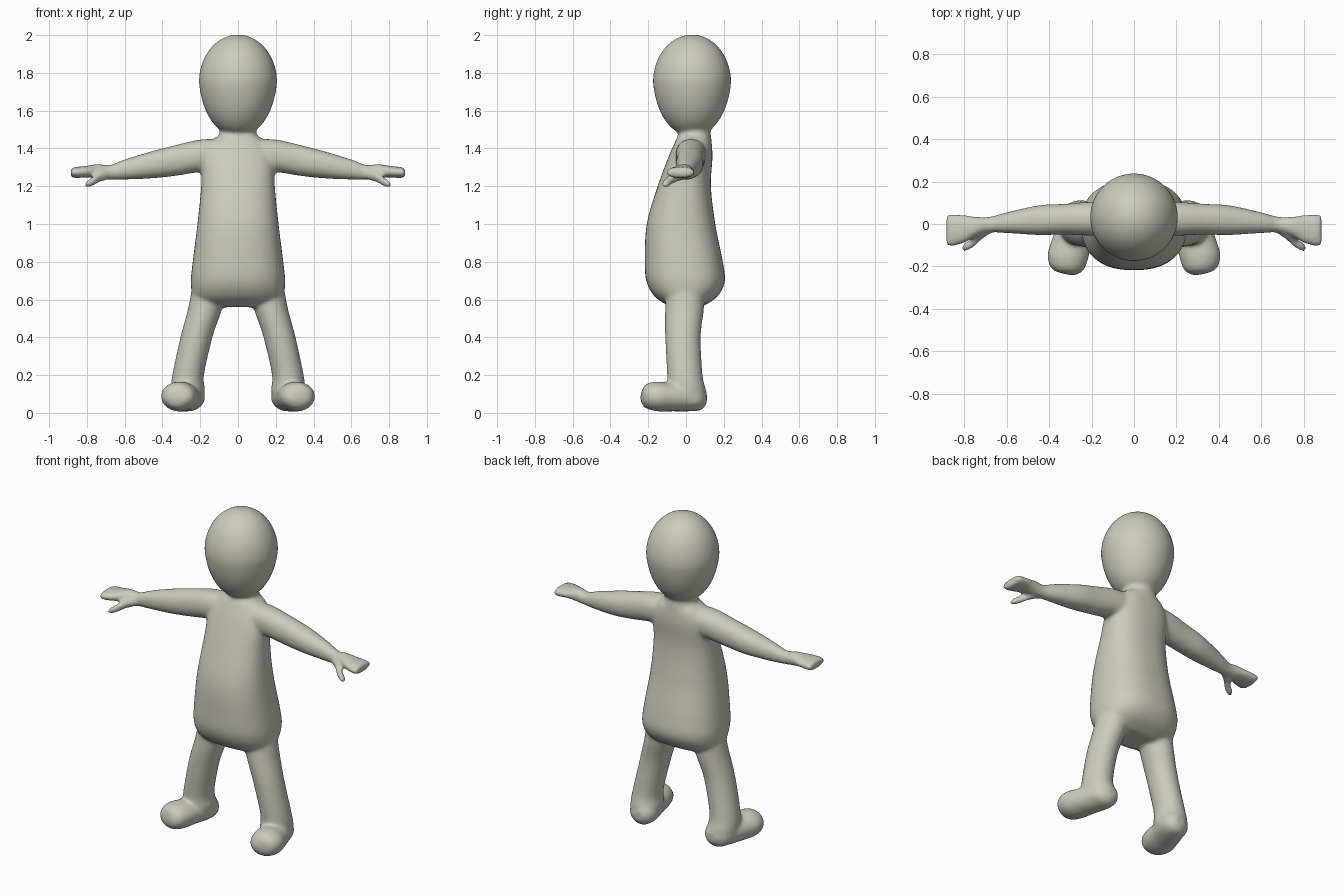
import bpy
import bmesh
import math
from mathutils import Vector

cube = bpy.data.objects.get("Cube")
if cube:
    bpy.data.objects.remove(cube, do_unlink=True)

SIDES = 40
STEPS = 6


def spline(a, b, c, d, t):
    """Smooth value between b and c."""
    return 0.5 * (2 * b + (c - a) * t + (2 * a - 5 * b + 4 * c - d) * t * t
                  + (3 * b - a - 3 * c + d) * t ** 3)


def refine(rings):
    """Add smooth in-between rings."""
    pts = [rings[0]] + rings + [rings[-1]]
    out = []
    for i in range(len(rings) - 1):
        for k in range(STEPS):
            out.append([spline(*v, k / STEPS) for v in zip(*pts[i:i + 4])])
    return out + [list(rings[-1])]


def loft(bm, rings, axis, side=1, power=2.0):
    """Closed tube; a ring is low/high on the first cross axis, low/high on the
    second, then its position along the main axis."""
    u, v = [n for n in range(3) if n != axis]
    loops = []
    for lo_u, hi_u, lo_v, hi_v, pos in refine(rings):
        loop = []
        for k in range(SIDES):
            a = 2 * math.pi * k / SIDES
            c, s = math.cos(a), math.sin(a)
            p = Vector((0, 0, 0))
            p[axis] = pos
            p[u] = (lo_u + hi_u) / 2 + (hi_u - lo_u) / 2 * math.copysign(abs(c) ** (2 / power), c)
            p[v] = (lo_v + hi_v) / 2 + (hi_v - lo_v) / 2 * math.copysign(abs(s) ** (2 / power), s)
            p.x *= side
            loop.append(bm.verts.new(p))
        loops.append(loop)
    for a, b in zip(loops, loops[1:]):
        for k in range(SIDES):
            n = (k + 1) % SIDES
            bm.faces.new((a[k], a[n], b[n], b[k]))
    bm.faces.new(loops[0])
    bm.faces.new(loops[-1])


def egg(bm, centre, radius, height, taper):
    """Ball stretched upward and narrowed below its middle."""
    ball = bmesh.ops.create_uvsphere(bm, u_segments=48, v_segments=32, radius=1)
    for vert in ball["verts"]:
        x, y, z = vert.co
        pinch = 1 - taper * max(0, -z) * (1 + z)
        vert.co = Vector(centre) + Vector((x * radius * pinch, y * radius * pinch,
                                           z * (height[1] if z > 0 else height[0])))


bm = bmesh.new()

# Head and neck
egg(bm, (0, 0.032, 1.75), 0.207, (0.285, 0.253), 0.12)
loft(bm, [(-0.14, 0.14, -0.05, 0.14, 1.38),
          (-0.115, 0.115, -0.045, 0.135, 1.45),
          (-0.095, 0.095, -0.04, 0.13, 1.49),
          (-0.11, 0.11, -0.06, 0.14, 1.55)], 2)

# Torso, with a round belly and seat
loft(bm, [(-0.18, 0.18, -0.08, 0.08, 0.56),
          (-0.235, 0.235, -0.16, 0.16, 0.61),
          (-0.25, 0.25, -0.208, 0.205, 0.69),
          (-0.24, 0.24, -0.218, 0.195, 0.80),
          (-0.215, 0.215, -0.208, 0.155, 1.0),
          (-0.195, 0.195, -0.15, 0.132, 1.2),
          (-0.19, 0.19, -0.095, 0.14, 1.35),
          (-0.15, 0.15, -0.06, 0.135, 1.43),
          (-0.1, 0.1, -0.04, 0.12, 1.47)], 2, power=2.4)

for side in (-1, 1):
    # Leg, splayed outward
    loft(bm, [(0.19, 0.35, -0.09, 0.1, 0.05),
              (0.175, 0.355, -0.1, 0.105, 0.12),
              (0.18, 0.348, -0.1, 0.088, 0.2),
              (0.135, 0.305, -0.11, 0.078, 0.4),
              (0.085, 0.265, -0.11, 0.095, 0.55),
              (0.06, 0.24, -0.1, 0.1, 0.68)], 2, side)

    # Foot with a rounded heel and toe
    loft(bm, [(0.27, 0.31, 0.06, 0.1, -0.24),
              (0.235, 0.385, 0.025, 0.15, -0.215),
              (0.212, 0.408, 0.008, 0.166, -0.15),
              (0.2, 0.39, 0.008, 0.16, -0.08),
              (0.175, 0.355, 0.008, 0.16, 0.02),
              (0.185, 0.33, 0.015, 0.15, 0.08),
              (0.22, 0.28, 0.05, 0.11, 0.11)], 1, side)

    # Arm running into a flat mitten hand
    loft(bm, [(-0.055, 0.11, 1.28, 1.45, 0.08),
              (-0.055, 0.105, 1.275, 1.447, 0.2),
              (-0.05, 0.095, 1.255, 1.418, 0.33),
              (-0.052, 0.088, 1.242, 1.387, 0.45),
              (-0.043, 0.055, 1.235, 1.342, 0.6),
              (-0.04, 0.034, 1.235, 1.312, 0.68),
              (-0.055, 0.034, 1.24, 1.318, 0.74),
              (-0.09, 0.042, 1.247, 1.308, 0.8),
              (-0.105, 0.046, 1.243, 1.302, 0.86),
              (-0.1, 0.042, 1.25, 1.295, 0.885)], 0, side, 2.2)

    # Thumb pointing forward and down
    loft(bm, [(-0.04, 0.01, 1.24, 1.29, 0.67),
              (-0.075, -0.015, 1.225, 1.285, 0.72),
              (-0.112, -0.064, 1.205, 1.255, 0.76),
              (-0.13, -0.088, 1.19, 1.23, 0.8),
              (-0.125, -0.1, 1.195, 1.217, 0.81)], 0, side)

bmesh.ops.recalc_face_normals(bm, faces=bm.faces)
mesh = bpy.data.meshes.new("figure_body")
bm.to_mesh(mesh)
bm.free()
for poly in mesh.polygons:
    poly.use_smooth = True
figure = bpy.data.objects.new("figure_body", mesh)
bpy.context.collection.objects.link(figure)

# Fuse the parts into one soft skin
fuse = figure.modifiers.new("Fuse", "REMESH")
fuse.mode = "VOXEL"
fuse.voxel_size = 0.01
fuse.use_smooth_shade = True
soften = figure.modifiers.new("Soften", "SMOOTH")
soften.factor = 0.5
soften.iterations = 10

# Clay colour
clay = bpy.data.materials.new("warm grey clay")
clay.use_nodes = True
colour = (0.6, 0.6, 0.52, 1)
clay.diffuse_color = colour
clay.node_tree.nodes["Principled BSDF"].inputs["Base Color"].default_value = colour
mesh.materials.append(clay)
